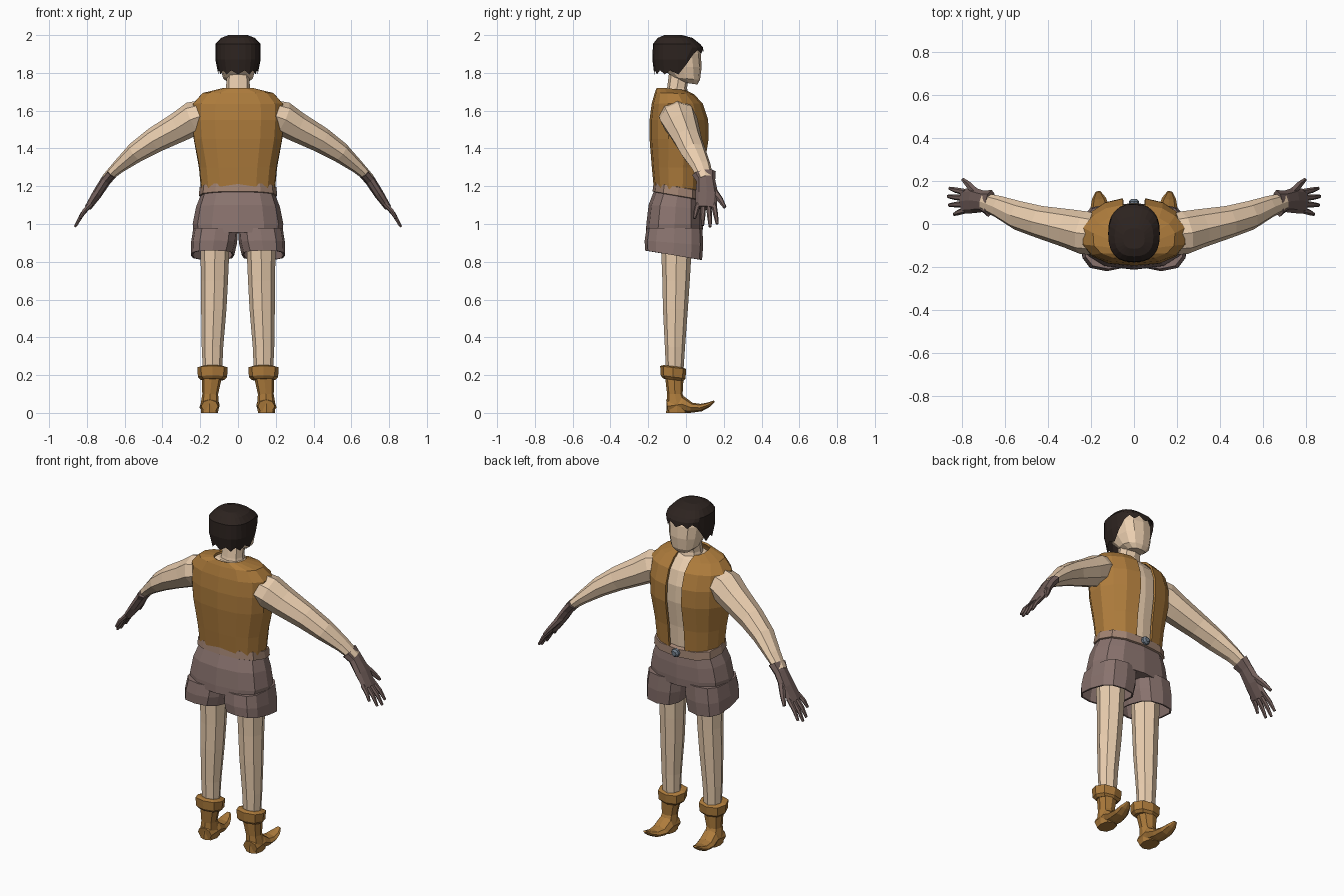
import bpy, bmesh, math
from mathutils import Vector


def material(name, rgb):
    m = bpy.data.materials.new(name)
    m.diffuse_color = (*rgb, 1)
    return m


SKIN = material("skin", (0.83, 0.62, 0.43))
LEATHER = material("leather", (0.42, 0.2, 0.045))
CLOTH = material("cloth", (0.25, 0.17, 0.155))
GLOVE = material("glove", (0.17, 0.115, 0.105))
BELT = material("belt", (0.36, 0.23, 0.17))
HAIR = material("hair", (0.026, 0.017, 0.014))
METAL = material("metal", (0.16, 0.2, 0.25))


def ring(z, hx, yb, yf, tilt=0, cx=0, n=12, p=0.8, gap=0, taper=0):
    """Horizontal rounded-box section; gap leaves it open at the figure's front (+y)."""
    a0 = math.asin((gap / hx) ** (1 / p)) if gap else 0
    pts = []
    for i in range(n + 1 if gap else n):
        a = a0 + (2 * math.pi - 2 * a0) * i / n
        s, c = math.sin(a), math.cos(a)
        y = (yb + yf) / 2 + math.copysign(abs(c) ** p, c) * (yf - yb) / 2
        k = 1 - taper * max(0, c) * min(1, abs(s) * 1.4)
        pts.append(Vector((cx + math.copysign(abs(s) ** p, s) * hx * k, y,
                           z + tilt * (y - (yb + yf) / 2))))
    return pts


def loft(name, rings, mat, closed=True, caps=(True, True), mirror=False, thick=0):
    """Skin a stack of sections with flat faces."""
    bm = bmesh.new()
    rows = [[bm.verts.new(v) for v in r] for r in rings]
    n = len(rows[0])
    for lo, hi in zip(rows, rows[1:]):
        for i in range(n if closed else n - 1):
            j = (i + 1) % n
            bm.faces.new((lo[i], lo[j], hi[j], hi[i]))
    if closed:
        for row, cap in ((rows[0], caps[0]), (rows[-1], caps[1])):
            if cap:
                bm.faces.new(row)
    bmesh.ops.recalc_face_normals(bm, faces=bm.faces)
    me = bpy.data.meshes.new(name)
    bm.to_mesh(me)
    bm.free()
    me.materials.append(mat)
    ob = bpy.data.objects.new(name, me)
    bpy.context.collection.objects.link(ob)
    if thick:
        s = ob.modifiers.new("thickness", "SOLIDIFY")
        s.thickness, s.offset = thick, 0
    if mirror:
        m = ob.modifiers.new("mirror", "MIRROR")
        m.use_mirror_merge = False
    return ob


def tube(name, pts, mat, n=8, side=(0, 1, 0), mirror=True):
    """Limb along a path; each point is x, y, z, half-width along side, half-thickness."""
    P = [Vector(p[:3]) for p in pts]
    rings = []
    for i, p in enumerate(pts):
        t = (P[min(i + 1, len(P) - 1)] - P[max(i - 1, 0)]).normalized()
        s = Vector(side)
        s = (s - t * s.dot(t)).normalized()
        u = t.cross(s)
        rings.append([P[i] + s * p[3] * math.cos(a) + u * p[4] * math.sin(a)
                      for a in (2 * math.pi * k / n for k in range(n))])
    return loft(name, rings, mat, mirror=mirror)


# Bare torso, neck and head
loft("torso", [ring(z, hx, yb, yf, taper=0.15) for z, hx, yb, yf in (
    (1.15, .18, -.15, .07), (1.3, .19, -.16, .078), (1.45, .215, -.17, .098),
    (1.55, .22, -.17, .096), (1.63, .205, -.155, .07), (1.685, .13, -.135, .025),
    (1.705, .07, -.12, 0))], SKIN)
loft("neck", [ring(z, r, yb, yf, n=8) for z, r, yb, yf in (
    (1.66, .078, -.115, .02), (1.72, .063, -.1, .005), (1.8, .06, -.09, .02))], SKIN)
loft("head", [ring(z, hx, yb, yf, n=12, tilt=t) for z, hx, yb, yf, t in (
    (1.745, .048, -.03, .06, -.15), (1.77, .078, -.075, .074, -.1), (1.83, .096, -.13, .083, 0),
    (1.9, .104, -.145, .078, 0), (1.96, .095, -.135, .055, 0), (1.98, .05, -.1, .02, 0))], SKIN)

# Hair cap with jagged hem: short fringe over the face, long at the nape
hem = ring(1.8, .112, -.168, .088, n=24)
for i, v in enumerate(hem):
    jag = .022 if i % 2 else 0
    if v.y > .03:
        v.z = 1.9 + jag
        v.y += .006
    elif v.y > -.01:
        v.z = 1.825 + jag
    else:
        v.z = 1.792 + jag
        v.x *= .93
mid = ring(1.87, .12, -.178, .09, n=24)
for v in mid:
    v.z = 1.935 if v.y > .03 else 1.87
loft("hair", [hem, mid, ring(1.953, .119, -.175, .075, n=24), ring(1.985, .09, -.15, .035, n=24),
              ring(2.0, .05, -.115, -.02, n=24)], HAIR, caps=(False, True))

# Open vest
loft("vest", [ring(z, hx, yb, yf, n=14, gap=.052, taper=tp, tilt=t) for z, hx, yb, yf, tp, t in (
    (1.175, .192, -.163, .082, .1, 0), (1.3, .205, -.175, .092, .1, 0),
    (1.45, .235, -.187, .115, .15, 0), (1.55, .243, -.187, .113, .18, 0),
    (1.635, .24, -.176, .085, .2, 0), (1.687, .19, -.16, .04, .1, -.05),
    (1.71, .085, -.15, .005, 0, -.1))],
     LEATHER, closed=False, thick=.012)

# Arms
tube("arm", [(.17, -.05, 1.58, .095, .08), (.235, -.04, 1.56, .1, .09), (.31, -.02, 1.515, .09, .08),
             (.44, .01, 1.445, .075, .068), (.54, .04, 1.38, .068, .055),
             (.63, .08, 1.305, .052, .036), (.7, .105, 1.24, .04, .024)], SKIN)

# Gloves: cuff and palm, four fingers, thumb
tube("glove_palm", [(.668, .095, 1.268, .064, .03), (.7, .105, 1.23, .05, .028),
                    (.745, .11, 1.16, .06, .026), (.795, .105, 1.085, .056, .018)], GLOVE)
for k, (y0, tip) in enumerate(((.147, (.855, .165, 1.0)), (.12, (.863, .128, .985)),
                               (.092, (.857, .088, .992)), (.064, (.835, .045, 1.03)))):
    root = Vector((.78, y0, 1.105))
    m = root.lerp(Vector(tip), .55) + Vector((.005, 0, .004))
    tube(f"finger_{k + 1}", [(*root, .015, .014), (*m, .013, .012), (*tip, .008, .007)], GLOVE, n=6)
tube("thumb", [(.725, .135, 1.185, .024, .02), (.765, .18, 1.13, .017, .015),
               (.793, .206, 1.088, .009, .009)], GLOVE, n=6)

# Belt with round stud
loft("belt", [ring(z, hx, yb, yf, tilt=-.17) for z, hx, yb, yf in (
    (1.145, .195, -.165, .083), (1.15, .208, -.177, .093), (1.195, .203, -.172, .091),
    (1.2, .185, -.155, .075))], BELT)
tube("belt_stud", [(0, .08, 1.152, .024, .024), (0, .105, 1.152, .024, .024),
                   (0, .115, 1.152, .014, .014)], METAL, side=(1, 0, 0), mirror=False)

# Shorts: seat and two flared legs
loft("shorts_seat", [ring(z, hx, yb, yf, tilt=t) for z, hx, yb, yf, t in (
    (.955, .235, -.212, .088, 0), (1.0, .24, -.21, .09, 0), (1.09, .222, -.198, .088, -.08),
    (1.16, .195, -.168, .08, -.15))], CLOTH)
loft("shorts_leg", [ring(z, hx, yb, yf, cx=cx, tilt=t, n=12, p=.7) for z, hx, cx, yb, yf, t in (
    (.835, .11, .135, -.212, .08, -.17), (.9, .117, .127, -.214, .086, -.08),
    (.975, .115, .118, -.205, .083, 0))], CLOTH, caps=(False, True), mirror=True, thick=.01)

# Legs
loft("leg", [ring(z, hx, yb, yf, cx=cx, n=8, p=1) for z, hx, cx, yb, yf in (
    (.2, .05, .135, -.105, -.015), (.35, .057, .135, -.112, -.005), (.55, .067, .128, -.122, .01),
    (.7, .071, .124, -.125, .02), (.95, .08, .122, -.135, .035))], SKIN, mirror=True)

# Boots: shaft, turned-down cuff, curled toe
loft("boot_shaft", [ring(z, hx, yb, yf, cx=cx, n=8) for z, hx, cx, yb, yf in (
    (0, .045, .15, -.105, .01), (.05, .047, .15, -.103, .005), (.1, .042, .147, -.1, -.018),
    (.2, .055, .138, -.112, -.012))], LEATHER, mirror=True)
loft("boot_cuff", [ring(z, h, -.068 - h * .85, -.068 + h * .85, cx=.135, n=8, tilt=-.12)
                   for z, h in ((.175, .062), (.19, .077), (.24, .081), (.247, .06))],
     LEATHER, mirror=True)
tube("boot_foot", [(.15, -.1, .035, .045, .035), (.148, -.02, .046, .051, .046),
                   (.152, .03, .027, .052, .027), (.158, .08, .028, .044, .02),
                   (.163, .12, .043, .032, .013), (.166, .15, .061, .012, .005)],
     LEATHER, side=(1, 0, 0))
